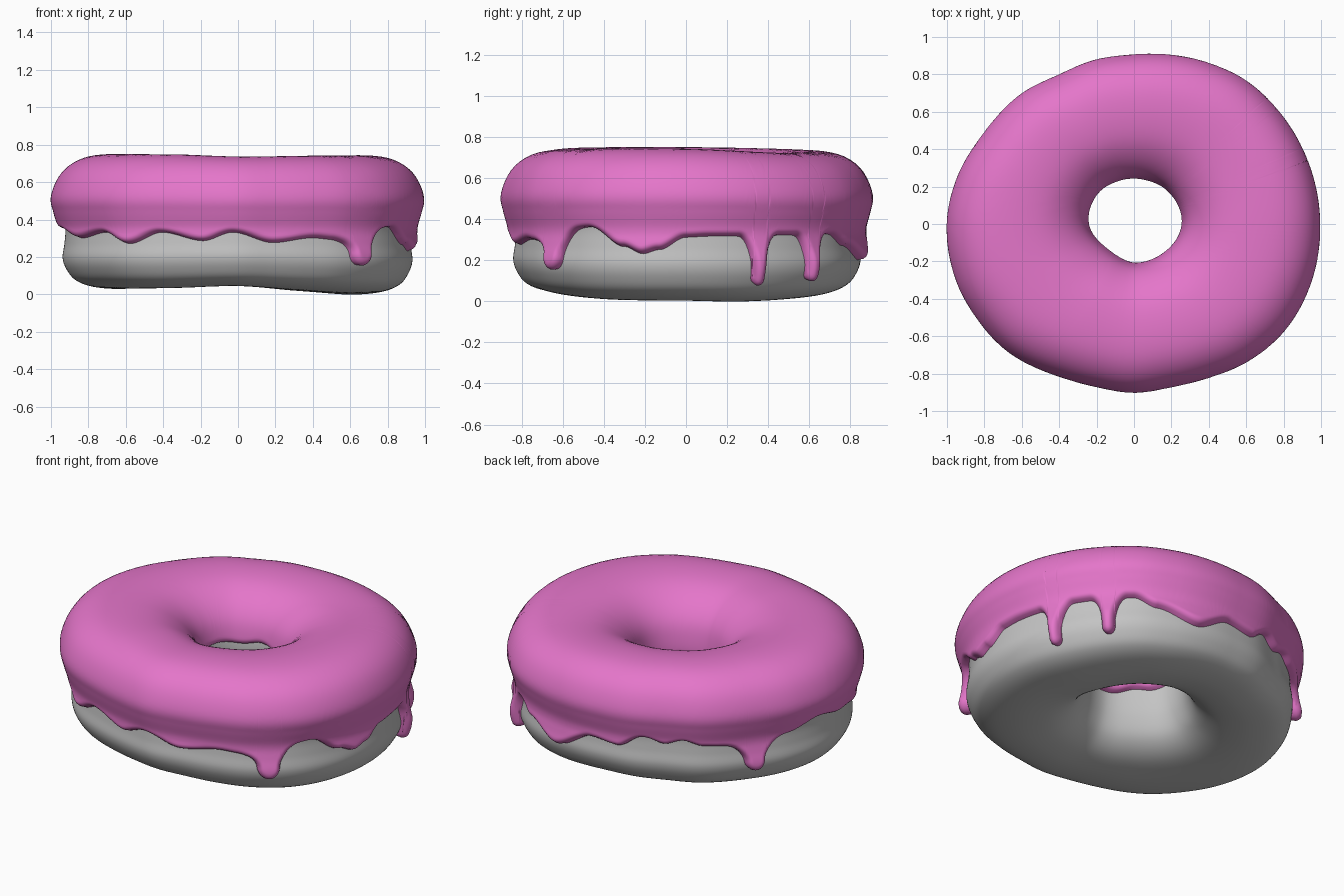
import bpy, math
from mathutils import Vector
from mathutils.kdtree import KDTree

if "Cube" in bpy.data.objects:
    bpy.data.objects.remove(bpy.data.objects["Cube"])

# ---- angle tables (degrees, value), read around the ring ----
OUTER = [(0, .993), (35, .98), (52, .97), (65, .945), (90, .90), (104, .895), (117, .887), (131, .915),
         (149, .935), (165, .975), (180, 1.0), (198, .998), (210, .982), (225, .96), (244, .905), (257, .89),
         (270, .897), (283, .89), (296, .91), (309, .95), (324, .985), (340, .996)]
HOLE = [(0, .255), (45, .25), (90, .24), (135, .25), (180, .235), (225, .19), (270, .21), (315, .22)]
BOTTOM = [(0, .004), (25, 0), (60, .02), (90, .045), (135, .035), (180, .03), (235, .035), (270, .045),
          (300, .026), (330, .008)]
TOP_LIFT = [(0, 0), (45, -.02), (90, -.01), (135, 0), (180, .008), (240, .005), (270, -.005), (315, 0)]
EDGE = [(0, .31), (7, .315), (15, .315), (30, .32), (38, .32), (50, .325),
        (58, .27), (73, .20), (88, .30), (99, .285), (109, .36), (117, .325), (124, .355), (131, .325),
        (138, .32), (150, .33), (162, .345), (174, .40), (188, .35), (205, .30),
        (218, .33), (229, .27), (241, .33), (257, .285), (268, .33), (283, .275), (298, .30),
        (307, .29), (318, .33), (330, .36), (341, .265), (347, .23), (352, .25)]
# drips: angle, lowest height, half width, flare width, flare shape
DRIPS = [(22.3, .085, .034, .075, .5), (41.3, .105, .036, .075, .5),
         (150, .165, .06, .15, .75), (315.5, .155, .064, .12, .7)]

# dough cross-section: (fraction from hole to rim, height)
PROFILE = [(.5, .02), (.70, .03), (.825, .066), (.89, .125), (.918, .19), (.905, .27), (.90, .36), (.932, .45),
           (.946, .52), (.88, .622), (.75, .684), (.56, .701), (.35, .683), (.2, .63), (.1, .55),
           (.06, .45), (.055, .35), (.078, .23), (.145, .12), (.285, .048)]


def lookup(table, deg, smooth=True):
    """Periodic interpolation: Hermite, or eased steps when smooth is False."""
    deg %= 360
    n = len(table)
    i = max(k for k in range(n) if table[k][0] <= deg)

    def key(k):
        return table[k % n][0] + 360 * (k // n), table[k % n][1]
    (a0, v0), (a1, v1), (a2, v2), (a3, v3) = (key(i + k) for k in (-1, 0, 1, 2))
    h = a2 - a1
    t = (deg - a1) / h
    if not smooth:
        return v1 + (v2 - v1) * t * t * (3 - 2 * t)
    m1, m2 = (v2 - v0) / (a2 - a0) * h, (v3 - v1) / (a3 - a1) * h
    return ((2*t**3 - 3*t*t + 1) * v1 + (t**3 - 2*t*t + t) * m1
            + (3*t*t - 2*t**3) * v2 + (t**3 - t*t) * m2)


def edge_height(deg):
    """Lower edge of the icing: wavy line with round-ended drips."""
    base = lookup(EDGE, deg, False)
    for ang, low, w, flare, power in DRIPS:
        x = abs(math.radians((deg - ang + 180) % 360 - 180)) * .93
        if x < w:
            base = min(base, low + w - math.sqrt(w * w - x * x))
        elif x < w + flare:
            q = 1 - (x - w) / flare
            base = min(base, low + w + (base - low - w) * (1 - q ** 2.2) ** power)
    return base


def catmull(points, steps):
    out, n = [], len(points)
    for i in range(n):
        p0, p1, p2, p3 = (Vector(points[(i + k) % n]) for k in (-1, 0, 1, 2))
        for j in range(steps):
            t = j / steps
            out.append(.5 * (2*p1 + (p2 - p0)*t + (2*p0 - 5*p1 + 4*p2 - p3)*t*t
                             + (3*p1 - p0 - 3*p2 + p3)*t**3))
    return out


STEPS = 6
CURVE = catmull(PROFILE, STEPS)


def section(deg):
    """Dough cross-section (r, z) at one angle."""
    R, h, b = lookup(OUTER, deg), lookup(HOLE, deg), lookup(BOTTOM, deg)
    top = lookup(TOP_LIFT, deg)
    out = []
    for u, z in CURVE:
        low, high = max(0, 1 - z / .4), max(0, (z - .4) / .3)
        out.append(Vector((h + (R - h) * u, z + (b - .02) * low / .95 + top * high)))
    return out


def polar(r, deg, z):
    a = math.radians(deg)
    return (r * math.cos(a), r * math.sin(a), z)


def ring_object(name, columns, closed, color):
    """Skin a ring of equal-length columns of points."""
    n, m = len(columns), len(columns[0])
    verts = [p for c in columns for p in c]
    faces = []
    for i in range(n):
        j = (i + 1) % n
        for k in range(m if closed else m - 1):
            l = (k + 1) % m
            faces.append((i*m + k, j*m + k, j*m + l, i*m + l))
    me = bpy.data.meshes.new(name)
    me.from_pydata(verts, [], faces)
    me.polygons.foreach_set("use_smooth", [True] * len(faces))
    mat = bpy.data.materials.new(color[0])
    mat.diffuse_color = color[1]
    mat.use_nodes = True
    mat.node_tree.nodes["Principled BSDF"].inputs["Base Color"].default_value = mat.diffuse_color
    me.materials.append(mat)
    ob = bpy.data.objects.new(name, me)
    bpy.context.collection.objects.link(ob)
    return ob


# ---- dough ring ----
N = 240
ring_object("dough", [[polar(p.x, i*360/N, p.y) for p in section(i*360/N)] for i in range(N)],
            True, ("plain dough grey", (.55, .55, .55, 1)))

# ---- icing edge as dense points, for rounding the drips ----
dense = []
deg = 0.0
while deg < 360:
    z = edge_height(deg)
    dense.append(polar(.93, deg, z))
    slope = abs(edge_height(deg + .03) - z) / .03
    deg += .003 / math.hypot(.0162, slope)
tree = KDTree(len(dense))
for i, p in enumerate(dense):
    tree.insert(p, i)
tree.balance()

# ---- icing: covers the dough from the drip line over the top into the hole ----
M, ROWS, THICK, ROUND = 1440, 56, .041, .034
FIRST, TOP, LAST = 1 * STEPS, 11 * STEPS, 19 * STEPS


def crossing(pts, rng, z):
    """Curve parameter where the section passes height z."""
    for k in rng:
        a, b = pts[k].y, pts[k + 1].y
        if (a - z) * (b - z) <= 0 and a != b:
            return k + (z - a) / (b - a)
    return rng[0]


def at(pts, s):
    k = int(s)
    return pts[k].lerp(pts[k + 1], s - k)


columns = []
for i in range(M):
    deg = i * 360 / M
    a = math.radians(deg)
    pts = section(deg)
    inner = .395 + .035 * math.cos(a - 2.15) + .008 * math.sin(5 * a) + .004 * math.sin(8 * a + 1)
    s0 = crossing(pts, range(FIRST, TOP), edge_height(deg))
    s1 = crossing(pts, range(TOP, LAST), inner)
    col = []
    for k in range(ROWS):
        t = k / (ROWS - 1)
        t = .4 * t + .6 * t * t * (3 - 2 * t)
        s = s0 + (s1 - s0) * t
        p = at(pts, s)
        tan = (at(pts, s + 1.5) - at(pts, s - 1.5)).normalized()
        normal = Vector((tan.y, -tan.x))
        if s < 10 * STEPS:
            d = tree.find(polar(.93, deg, p.y))[2]
        else:
            d = abs(p.y - inner) if s > 14 * STEPS else 1
        if k in (0, ROWS - 1):
            d = 0
        f = 1 - min(d / ROUND, 1)
        bulge = .014 * min(1, max(0, (.32 - p.y) / .12)) if s < TOP else 0
        p = p + normal * ((THICK + bulge + .006) * math.sqrt(1 - f * f) - .006)
        col.append(polar(p.x, deg, p.y))
    columns.append(col)
ring_object("icing", columns, False, ("pink icing", (.78, .18, .59, 1)))
